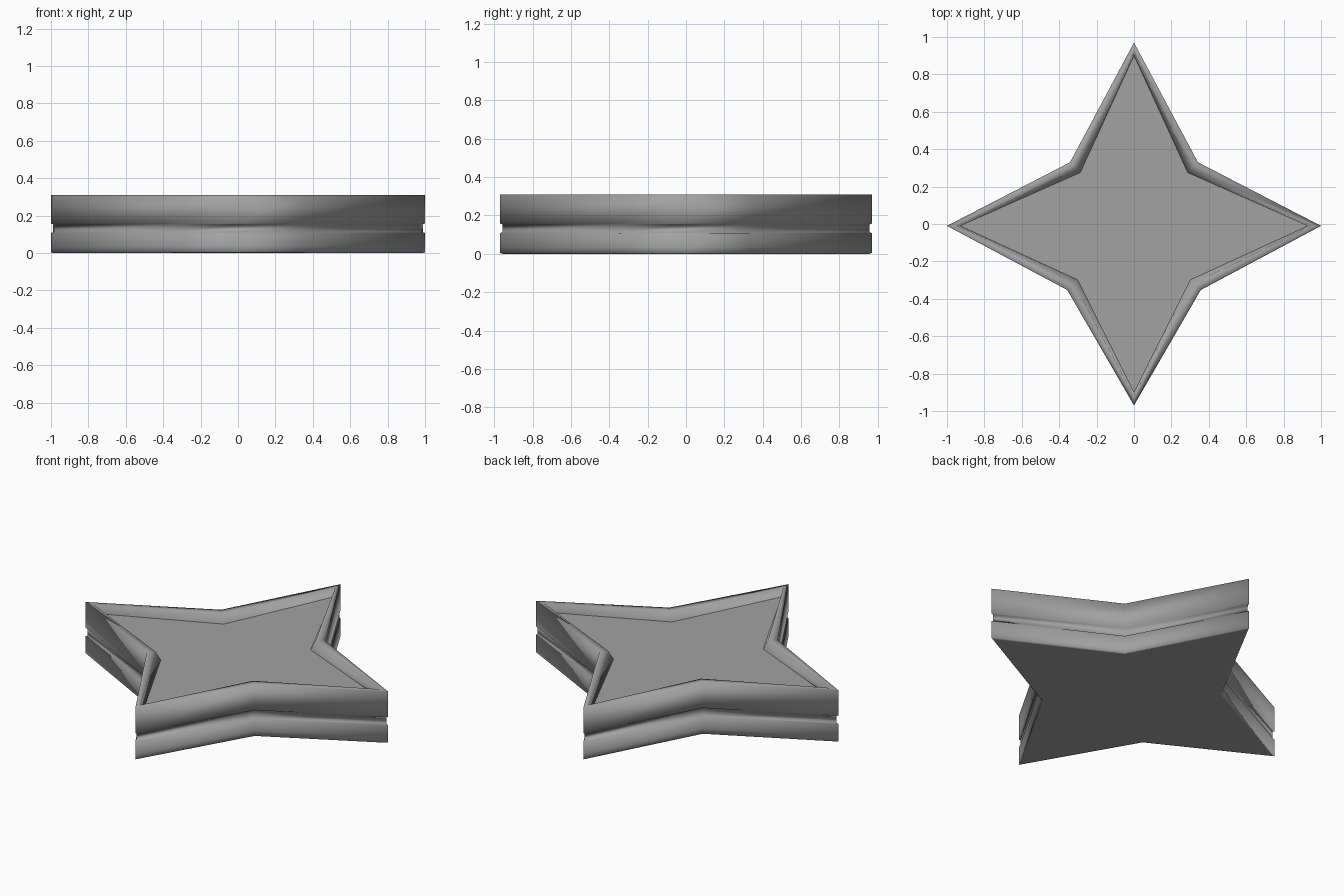
import bpy
import bmesh

# Remove the default cube only
cube = bpy.data.objects.get("Cube")
if cube:
    bpy.data.objects.remove(cube, do_unlink=True)


def make_material(name, rgb):
    mat = bpy.data.materials.new(name)
    mat.use_nodes = True
    colour = (*rgb, 1.0)
    mat.diffuse_color = colour
    mat.node_tree.nodes["Principled BSDF"].inputs["Base Color"].default_value = colour
    return mat


def star_outline(tip_inset, corner_inset):
    """Four-pointed star, counter-clockwise, drawn in at tips and corners."""
    t, c = tip_inset, corner_inset
    right = [(0, -0.97 + t), (0.357 - c, -0.353 + c),
             (1 - t, -0.01), (0.342 - c, 0.33 - c)]
    left = [(-x, y) for x, y in reversed(right[1:])]
    return right + [(0, 0.97 - t)] + left


# Wall section from base to tray floor: tip inset, corner inset, height
SECTION = [
    (0.015, 0.006, 0.0),     # base
    (0.0, 0.0, 0.004),       # bottom edge
    (0.0, 0.0, 0.035),
    (0.0, 0.0, 0.108),       # groove lower lip
    (0.012, 0.006, 0.112),
    (0.012, 0.006, 0.154),
    (0.0, 0.0, 0.158),       # groove upper lip
    (0.0, 0.0, 0.31),        # rim outer edge
    (0.05, 0.036, 0.31),     # rim inner edge
    (0.07, 0.055, 0.26),     # floor edge
]

bm = bmesh.new()
rings = [[bm.verts.new((x, y, z)) for x, y in star_outline(t, c)]
         for t, c, z in SECTION]

# Walls, groove and rim
for lower, upper in zip(rings, rings[1:]):
    for i in range(len(lower)):
        j = (i + 1) % len(lower)
        bm.faces.new((lower[i], lower[j], upper[j], upper[i]))

# Base and sunken floor
base = bm.faces.new(list(reversed(rings[0])))
floor = bm.faces.new(rings[-1])
for face in bm.faces:
    face.smooth = True
for edge in list(base.edges) + list(floor.edges):
    edge.smooth = False

mesh = bpy.data.meshes.new("star_tray")
bm.to_mesh(mesh)
bm.free()
mesh.materials.append(make_material("mid grey", (0.36, 0.36, 0.36)))
tray = bpy.data.objects.new("star_tray", mesh)
bpy.context.collection.objects.link(tray)
